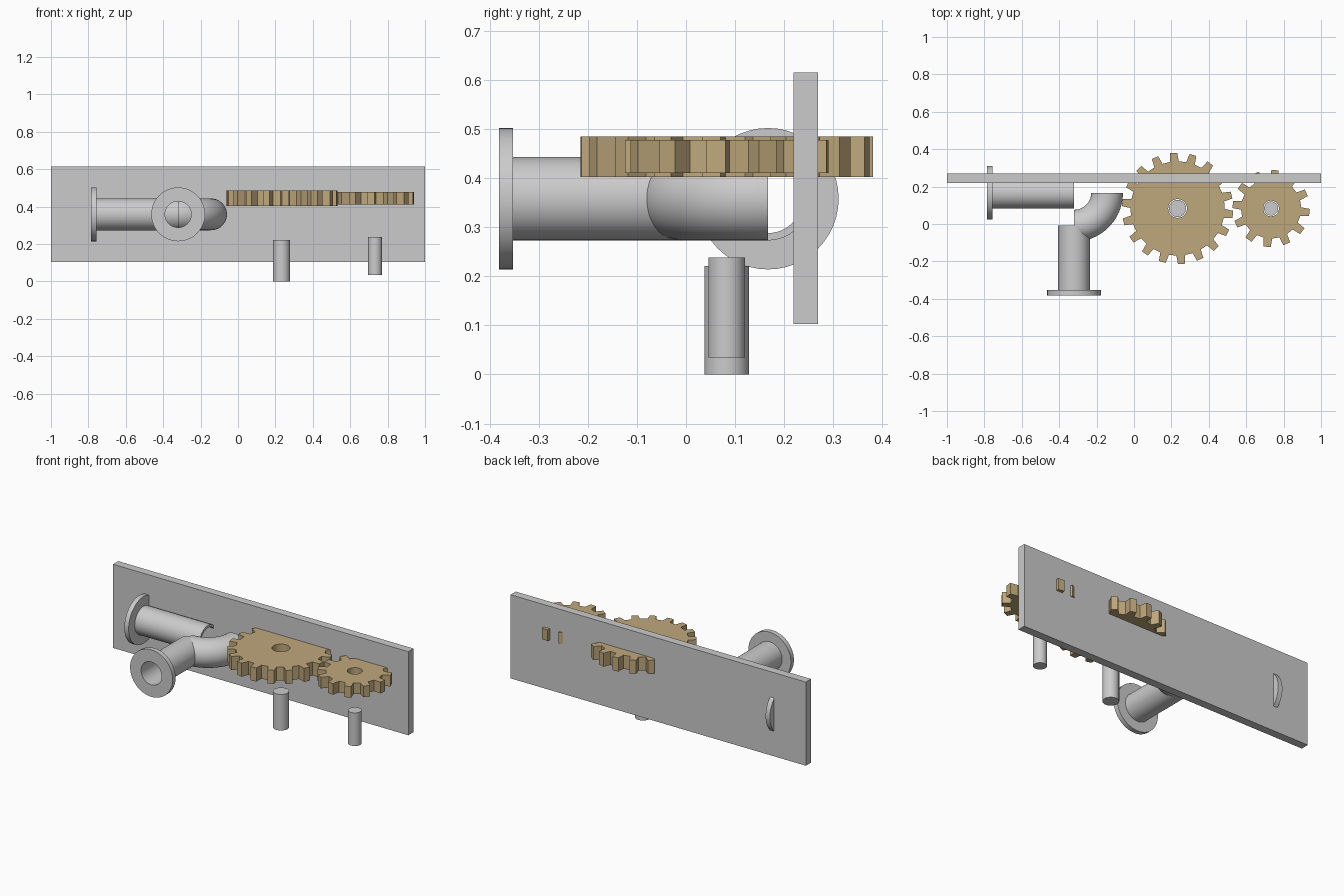
import bpy, bmesh
from math import sin, cos, pi, radians
from mathutils import Vector

if "Cube" in bpy.data.objects:
    bpy.data.objects.remove(bpy.data.objects["Cube"])

GEAR_Y = 0.083
PIPE_X, PIPE_Y, PIPE_Z = -0.32, 0.167, 0.358
PIPE_R, BORE_R, FLANGE_R, BEND_R = 0.085, 0.07, 0.144, 0.176

brass = bpy.data.materials.new("brass")
brass.diffuse_color = (0.52, 0.39, 0.20, 1)
brass.use_nodes = True
brass.node_tree.nodes["Principled BSDF"].inputs["Base Color"].default_value = brass.diffuse_color


def finish(name, bm, mat=None, angle=30):
    bmesh.ops.recalc_face_normals(bm, faces=bm.faces)
    me = bpy.data.meshes.new(name)
    bm.to_mesh(me)
    bm.free()
    ob = bpy.data.objects.new(name, me)
    bpy.context.collection.objects.link(ob)
    if mat:
        me.materials.append(mat)
    bpy.ops.object.select_all(action='DESELECT')
    bpy.context.view_layer.objects.active = ob
    ob.select_set(True)
    bpy.ops.object.shade_smooth_by_angle(angle=radians(angle))
    return ob


def bridge(bm, a, b):
    n = len(a)
    for i in range(n):
        j = (i + 1) % n
        bm.faces.new((a[i], a[j], b[j], b[i]))


def tube(name, frames, r_out, r_in, seg=48):
    """Hollow sweep; each frame is (centre, u axis, v axis)."""
    bm = bmesh.new()

    def ring(f, r):
        c, u, v = (Vector(k) for k in f)
        return [bm.verts.new(c + r * (cos(t) * u + sin(t) * v))
                for t in (2 * pi * i / seg for i in range(seg))]

    # outside forward, inside back, closed at the ends
    loops = [ring(f, r_out) for f in frames] + [ring(f, r_in) for f in reversed(frames)]
    for i, loop in enumerate(loops):
        bridge(bm, loop, loops[(i + 1) % len(loops)])
    return finish(name, bm)


def gear(name, x, teeth, r_tip, r_bore, z0, z1, phase):
    bm = bmesh.new()
    pitch = 2 * pi / teeth
    r_root = r_tip - 0.046
    prof = [(-0.27, r_root), (-0.18, r_tip), (0.18, r_tip), (0.27, r_root)]
    pts = [(radians(phase) + (k + f) * pitch, r) for k in range(teeth) for f, r in prof]
    count = len(pts)
    bore = [(pts[0][0] + 2 * pi * i / count, r_bore) for i in range(count)]

    def loop(polar, z):
        return [bm.verts.new((x + r * cos(a), GEAR_Y + r * sin(a), z)) for a, r in polar]

    loops = [loop(pts, z0), loop(pts, z1), loop(bore, z1), loop(bore, z0)]
    for i in range(4):
        bridge(bm, loops[i], loops[(i + 1) % 4])
    return finish(name, bm, brass, 15)


def shaft(name, x, r, z0, z1):
    bm = bmesh.new()
    bmesh.ops.create_cone(bm, cap_ends=True, segments=48, radius1=r, radius2=r, depth=z1 - z0)
    bmesh.ops.translate(bm, verts=bm.verts, vec=(x, GEAR_Y, (z0 + z1) / 2))
    return finish(name, bm)


# back plate
bm = bmesh.new()
bmesh.ops.create_cube(bm, size=1)
bmesh.ops.scale(bm, verts=bm.verts, vec=(2, 0.05, 0.512))
bmesh.ops.translate(bm, verts=bm.verts, vec=(0, 0.244, 0.359))
finish("back_plate", bm)

# gears and their shafts
gear("large_gear", 0.233, 18, 0.298, 0.05, 0.402, 0.485, -6)
gear("small_gear", 0.733, 12, 0.207, 0.042, 0.41, 0.478, -6)
shaft("large_shaft", 0.233, 0.0455, 0.0, 0.221)
shaft("small_shaft", 0.733, 0.0375, 0.035, 0.238)

# straight pipes with end flanges
Z = (0, 0, 1)


def along_x(*xs):
    return [((x, PIPE_Y, PIPE_Z), (0, 1, 0), Z) for x in xs]


def along_y(*ys):
    return [((PIPE_X, y, PIPE_Z), (1, 0, 0), Z) for y in ys]


tube("side_pipe", along_x(-0.757, PIPE_X), PIPE_R, BORE_R)
tube("side_flange", along_x(-0.786, -0.757), FLANGE_R, BORE_R)
tube("front_pipe", along_y(-0.352, PIPE_Y - BEND_R), PIPE_R, BORE_R)
tube("front_flange", along_y(-0.381, -0.352), FLANGE_R, BORE_R)

# quarter-turn elbow
bend = []
for i in range(25):
    a = -pi / 2 * (1 - i / 24)
    u = Vector((cos(a), sin(a), 0))
    bend.append((Vector((PIPE_X, PIPE_Y, PIPE_Z)) + BEND_R * u, u, Z))
tube("pipe_elbow", bend, PIPE_R, BORE_R)
